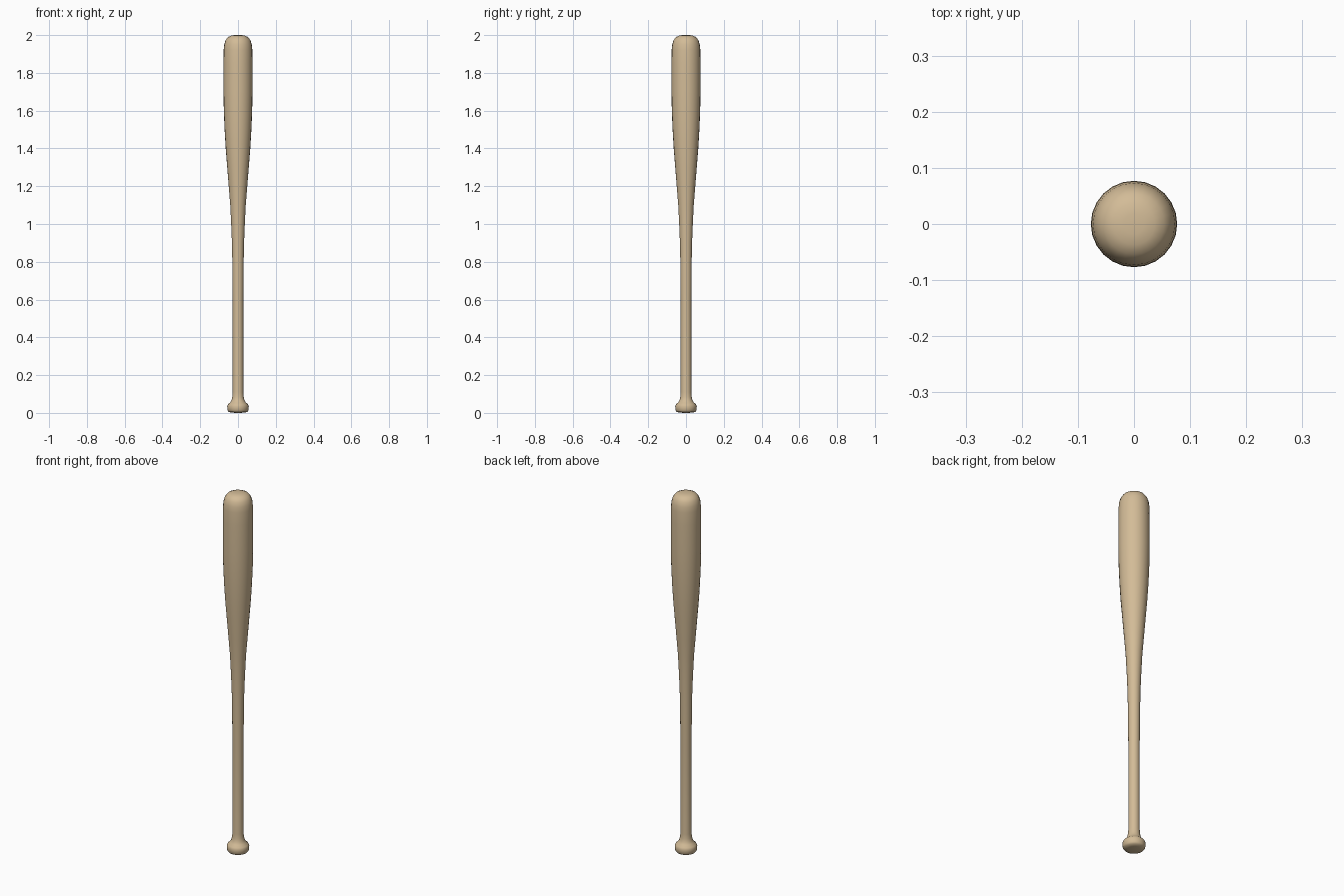
import bpy
import bmesh
import math

cube = bpy.data.objects.get("Cube")
if cube:
    bpy.data.objects.remove(cube, do_unlink=True)

SIDES = 24


def make_material(name, colour):
    mat = bpy.data.materials.new(name)
    mat.use_nodes = True
    mat.diffuse_color = colour
    mat.node_tree.nodes["Principled BSDF"].inputs["Base Color"].default_value = colour
    return mat


def lathe(name, profile, mat):
    """Spin a (radius, height) profile, pole to pole, around the z axis."""
    bm = bmesh.new()
    verts = [bm.verts.new((r, 0, z)) for r, z in profile]
    edges = [bm.edges.new(pair) for pair in zip(verts, verts[1:])]
    bmesh.ops.spin(bm, geom=verts + edges, cent=(0, 0, 0), axis=(0, 0, 1),
                   angle=2 * math.pi, steps=SIDES, use_duplicate=False)
    bmesh.ops.remove_doubles(bm, verts=bm.verts, dist=0.0002)
    bmesh.ops.recalc_face_normals(bm, faces=bm.faces)
    mesh = bpy.data.meshes.new(name)
    bm.to_mesh(mesh)
    bm.free()
    mesh.materials.append(mat)
    obj = bpy.data.objects.new(name, mesh)
    bpy.context.collection.objects.link(obj)
    bpy.ops.object.select_all(action="DESELECT")
    obj.select_set(True)
    bpy.context.view_layer.objects.active = obj
    bpy.ops.object.shade_smooth_by_angle(angle=math.radians(50))
    return obj


wood = make_material("pale_wood", (0.65, 0.5, 0.31, 1))

# Knob, straight handle, tapered barrel and rounded tip in one turned profile
knob = [(0, 0), (0.03, 0.001), (0.049, 0.005), (0.055, 0.013), (0.057, 0.036),
        (0.052, 0.046), (0.041, 0.056), (0.034, 0.068), (0.03, 0.085)]
handle = [(0.028, 0.11), (0.028, 0.6), (0.03, 0.8), (0.032, 0.9)]
barrel = [(0.036, 1.0), (0.041, 1.1), (0.049, 1.2), (0.057, 1.3), (0.065, 1.4),
          (0.071, 1.5), (0.075, 1.6), (0.077, 1.7), (0.077, 1.85)]
tip = [(0.076, 1.92), (0.073, 1.95), (0.066, 1.973), (0.054, 1.989),
       (0.037, 1.997), (0.018, 2.0), (0, 2.0)]
lathe("wooden_bat", knob + handle + barrel + tip, wood)
